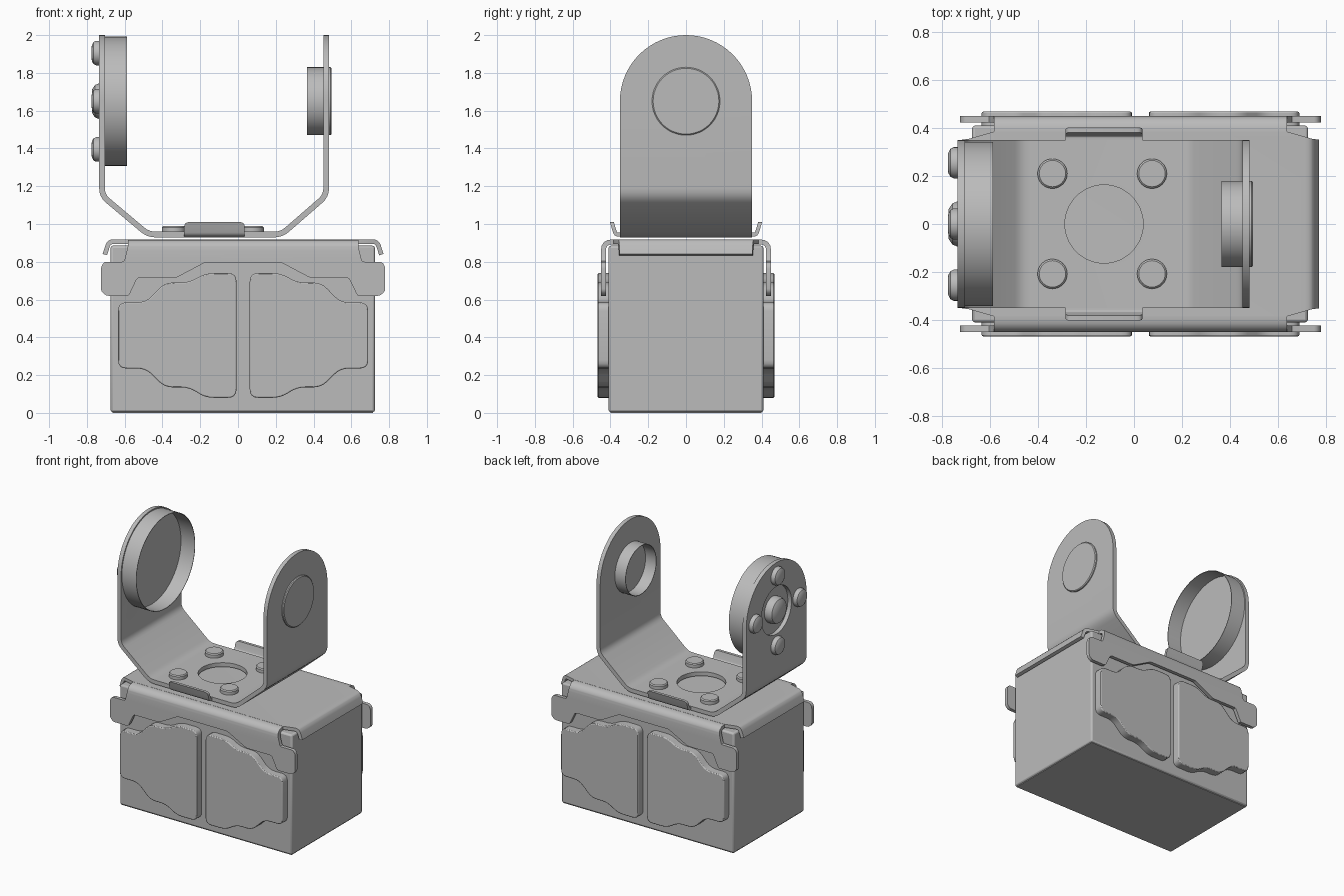
import bpy, bmesh, math
from mathutils import Vector, Matrix

old = bpy.data.objects.get("Cube")
if old:
    bpy.data.objects.remove(old, do_unlink=True)

GREY = (0.5, 0.5, 0.5, 1)
mat = bpy.data.materials.new("plain_grey")
mat.use_nodes = True
mat.diffuse_color = GREY
mat.node_tree.nodes["Principled BSDF"].inputs["Base Color"].default_value = GREY

# Extrusion frames: columns are where local u, v, w point
FRAMES = {"x": Matrix(((0, 0, 1), (1, 0, 0), (0, 1, 0))),
          "y": Matrix(((1, 0, 0), (0, 0, 1), (0, 1, 0))),
          "z": Matrix.Identity(3)}
parts = []


def finish(name, bm, axis, centre=(0, 0, 0), bevel=0):
    bmesh.ops.transform(bm, matrix=FRAMES[axis].to_4x4(), verts=bm.verts)
    bmesh.ops.translate(bm, vec=centre, verts=bm.verts)
    bmesh.ops.recalc_face_normals(bm, faces=bm.faces)
    mesh = bpy.data.meshes.new(name)
    bm.to_mesh(mesh)
    bm.free()
    mesh.materials.append(mat)
    obj = bpy.data.objects.new(name, mesh)
    bpy.context.collection.objects.link(obj)
    if bevel:
        mod = obj.modifiers.new("soft_edges", "BEVEL")
        mod.width, mod.segments = bevel, 2
        mod.limit_method, mod.angle_limit = "ANGLE", math.radians(50)
    parts.append(obj)
    return obj


def rounded(points, r, closed=True, n=4):
    """Round the corners of a 2D path."""
    pts = [Vector(p) for p in points]
    out = []
    for i, p in enumerate(pts):
        if not closed and i in (0, len(pts) - 1):
            out.append(p)
            continue
        a, b = pts[i - 1] - p, pts[(i + 1) % len(pts)] - p
        d = min(r, a.length * 0.48, b.length * 0.48)
        a, b = p + a.normalized() * d, p + b.normalized() * d
        for k in range(n + 1):
            t = k / n
            out.append(a * (1 - t) ** 2 + p * 2 * t * (1 - t) + b * t * t)
    return out


def ribbon(points, thick, r):
    """Outline of a bent sheet following a centre line."""
    path = rounded(points, r, closed=False)
    left, right = [], []
    for i, p in enumerate(path):
        d0 = (p - path[max(i - 1, 0)]).normalized()
        d1 = (path[min(i + 1, len(path) - 1)] - p).normalized()
        t = (d0 + d1).normalized()
        s = thick / 2 / max(t.dot(d1 if d1.length else d0), 0.5)
        nrm = Vector((-t.y, t.x)) * s
        left.append(p + nrm)
        right.append(p - nrm)
    return left + right[::-1]


def prism(name, outline, axis, lo, hi, bevel=0):
    bm = bmesh.new()
    face = bm.faces.new([bm.verts.new((p[0], p[1], lo)) for p in outline])
    ext = bmesh.ops.extrude_face_region(bm, geom=[face])
    top = [v for v in ext["geom"] if isinstance(v, bmesh.types.BMVert)]
    bmesh.ops.translate(bm, vec=(0, 0, hi - lo), verts=top)
    return finish(name, bm, axis, bevel=bevel)


def lathe(name, profile, axis, centre, steps=48):
    """Turn a (radius, height) profile around an axis."""
    bm = bmesh.new()
    vs = [bm.verts.new((r, 0, h)) for r, h in profile]
    es = [bm.edges.new(e) for e in zip(vs, vs[1:])]
    bmesh.ops.spin(bm, geom=vs + es, cent=(0, 0, 0), axis=(0, 0, 1),
                   angle=math.tau, steps=steps)
    bmesh.ops.remove_doubles(bm, verts=bm.verts, dist=0.0001)
    return finish(name, bm, axis, centre)


def carve(obj, cutter, operation):
    """Bake a boolean into the part and drop the cutter."""
    mod = obj.modifiers.new("carve", "BOOLEAN")
    mod.operation, mod.object, mod.solver = operation, cutter, "EXACT"
    dg = bpy.context.evaluated_depsgraph_get()
    mesh = bpy.data.meshes.new_from_object(obj.evaluated_get(dg))
    obj.modifiers.clear()
    obj.data = mesh
    parts.remove(cutter)
    bpy.data.objects.remove(cutter, do_unlink=True)


def circle(u, v, r, n=48):
    return [(u + r * math.cos(math.tau * k / n), v + r * math.sin(math.tau * k / n))
            for k in range(n)]


def rect(u0, v0, u1, v1):
    return [(u0, v0), (u1, v0), (u1, v1), (u0, v1)]


MID = 0.027       # middle of the case along x
PIVOT = 1.65      # height of the arm axis

# Case
prism("case_body", rect(-0.675, -0.41, 0.725, 0.41), "z", 0.004, 0.885, 0.012)
prism("case_floor", rect(-0.665, -0.4, 0.715, 0.4), "z", 0, 0.02)

# Raised panels, two on each long side
panel = [(0.035, 0.08), (0.2, 0.08), (0.285, 0.135), (0.415, 0.135), (0.515, 0.235),
         (0.662, 0.235), (0.662, 0.585), (0.515, 0.585), (0.415, 0.69),
         (0.285, 0.69), (0.2, 0.74), (0.035, 0.74)]
for side, sx in (("left", 1), ("right", -1)):
    shape = rounded([(MID + sx * u, v) for u, v in panel], 0.045)
    prism("front_panel_" + side, shape, "y", -0.468, -0.4, 0.006)
    prism("back_panel_" + side, shape, "y", 0.4, 0.468, 0.006)

# Lid: folded skirt with eared corners on the long sides
skirt = prism("lid_skirt", ribbon([(-0.437, 0.55), (-0.437, 0.905), (0.437, 0.905),
                                   (0.437, 0.55)], 0.026, 0.045), "x", -0.8, 0.85)
half = [(0.2, 0.797), (0.355, 0.715), (0.56, 0.715), (0.605, 0.62), (0.725, 0.62),
        (0.752, 0.645), (0.752, 0.775), (0.735, 0.8), (0.63, 0.8), (0.61, 0.88),
        (0.61, 1)]
outline = [(MID + u, v) for u, v in half] + [(MID - u, v) for u, v in half[::-1]]
carve(skirt, prism("skirt_cutter", rounded(outline, 0.012, n=2), "y", -0.6, 0.6),
      "INTERSECT")

# Lid: top sheet with a short lip at each end
top = prism("lid_top", ribbon([(MID - 0.732, 0.838), (MID - 0.71, 0.907),
                               (MID + 0.71, 0.907), (MID + 0.732, 0.838)], 0.024, 0.025),
            "y", -0.42, 0.42)
quarter = [(0.8, 0.345), (0.715, 0.355), (0.61, 0.385)]
plan = [(MID + sx * u, sy * v) for sx, sy in ((1, 1), (-1, 1), (-1, -1), (1, -1))
        for u, v in (quarter if sx * sy > 0 else quarter[::-1])]
carve(top, prism("top_cutter", plan, "z", 0.7, 1), "INTERSECT")

# Yoke: bent strip with round arm tops
yoke = prism("yoke", ribbon([(-0.72, 2.1), (-0.72, 1.15), (-0.475, 0.944), (0.23, 0.944),
                             (0.467, 1.15), (0.467, 2.1)], 0.03, 0.04), "y", -0.5, 0.5)
arch = [(0.35 * math.cos(math.pi * k / 32), PIVOT + 0.35 * math.sin(math.pi * k / 32))
        for k in range(33)]
carve(yoke, prism("arch_cutter", [(-0.35, 0.8), (0.35, 0.8)] + arch, "x", -1, 1),
      "INTERSECT")
carve(yoke, prism("floor_hole_cutter", circle(-0.125, 0, 0.163), "z", 0.9, 1),
      "DIFFERENCE")
carve(yoke, prism("arm_hole_cutter", circle(0, PIVOT, 0.175), "x", -0.8, -0.65),
      "DIFFERENCE")

# Small upturned tabs beside the yoke floor
tab_face = rounded(rect(-0.285, 0.9, 0.035, 1.01), 0.025)
for name, s in (("front_tab", -1), ("back_tab", 1)):
    tab = prism(name, ribbon([(s * 0.34, 0.944), (s * 0.373, 0.944), (s * 0.398, 1.03)],
                             0.02, 0.015), "x", -0.4, 0.15)
    carve(tab, prism("tab_cutter", tab_face, "y", -0.5, 0.5), "INTERSECT")

# Large open cup on the right arm, small one through the left arm
lathe("large_cup", [(0, 0), (0.342, 0), (0.342, 0.117), (0.338, 0.117), (0.338, 0.004),
                    (0, 0.004)], "x", (-0.704, 0, PIVOT), 64)
lathe("small_cup", [(0.176, 0.1), (0.176, 0), (0.18, 0), (0.18, 0.125), (0.174, 0.131),
                    (0, 0.131)], "x", (0.365, 0, PIVOT))

# Bolts on the yoke floor
for x in (-0.34, 0.075):
    for y in (-0.208, 0.21):
        lathe("floor_bolt", [(0.062, 0), (0.062, 0.032), (0.055, 0.039), (0, 0.039)],
              "z", (x, y, 0.95), 32)

# Domed bolts on the outside of the right arm
dome = [(1, 0), (1, -0.018), (0.9, -0.032), (0.65, -0.041), (0, -0.043)]
for k in range(4):
    a = k * math.pi / 2
    lathe("arm_bolt", [(0.065 * r, h) for r, h in dome], "x",
          (-0.733, 0.255 * math.cos(a), PIVOT + 0.255 * math.sin(a)), 32)
lathe("centre_bolt", [(0.095 * r, 1.7 * h) for r, h in dome], "x", (-0.703, 0, PIVOT))

# Smooth curved faces, keep folds crisp
bpy.ops.object.select_all(action="DESELECT")
for obj in parts:
    obj.select_set(True)
bpy.context.view_layer.objects.active = parts[0]
bpy.ops.object.shade_smooth_by_angle(angle=math.radians(30))
